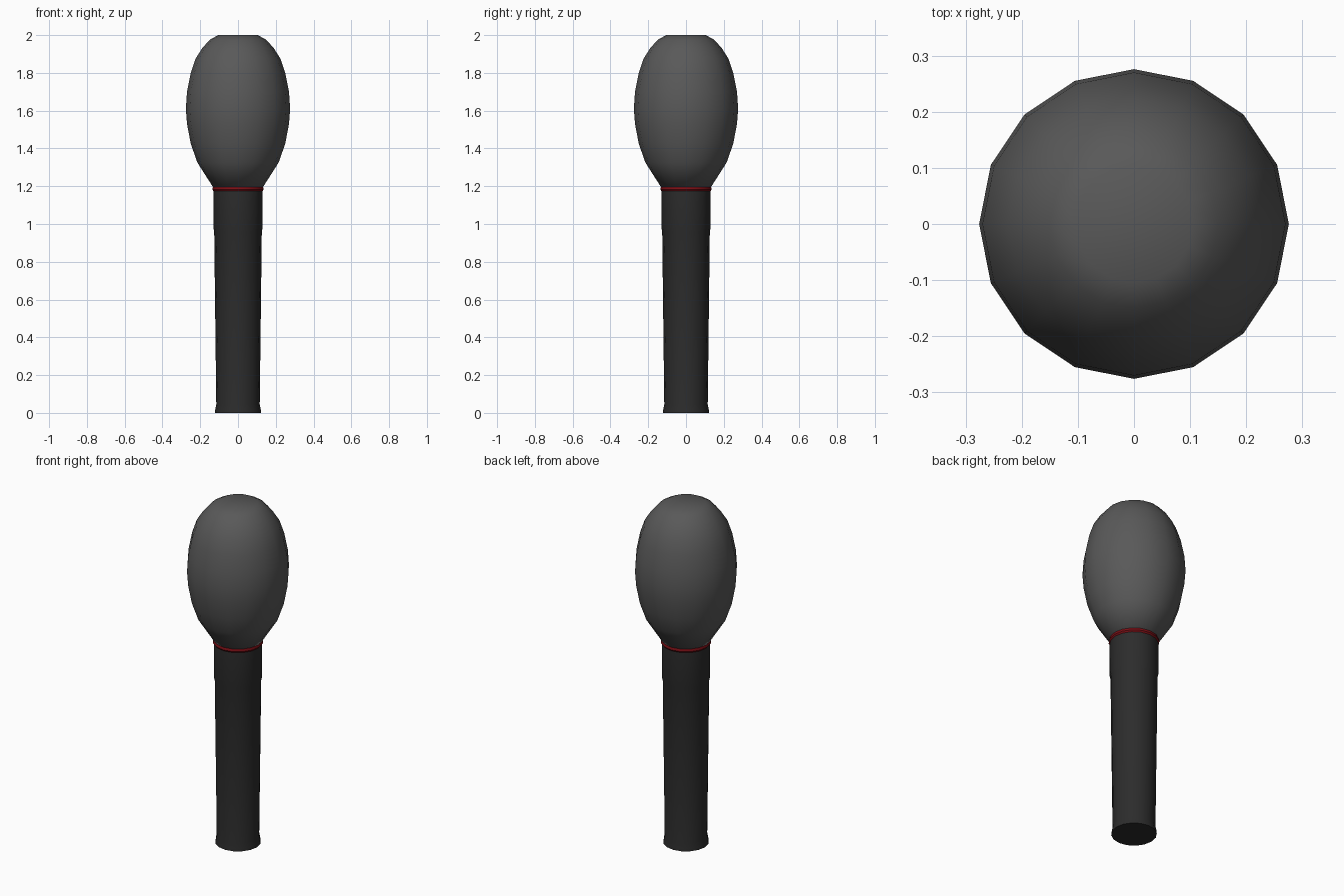
import bpy, bmesh, math

if "Cube" in bpy.data.objects:
    bpy.data.objects.remove(bpy.data.objects["Cube"])

SIDES = 16


def material(name, rgb):
    m = bpy.data.materials.new(name)
    m.diffuse_color = (*rgb, 1)
    m.use_nodes = True
    m.node_tree.nodes["Principled BSDF"].inputs["Base Color"].default_value = m.diffuse_color
    return m


def lathe(name, profile, mat, angle=40):
    """Revolve (radius, height) points around z and cap both ends."""
    bm = bmesh.new()
    rings = [[bm.verts.new((r * math.cos(2 * math.pi * i / SIDES),
                            r * math.sin(2 * math.pi * i / SIDES), z))
              for i in range(SIDES)] for r, z in profile]
    for a, b in zip(rings, rings[1:]):
        for i in range(SIDES):
            j = (i + 1) % SIDES
            bm.faces.new((a[i], a[j], b[j], b[i]))
    bm.faces.new(rings[0][::-1])
    bm.faces.new(rings[-1])
    mesh = bpy.data.meshes.new(name)
    bm.to_mesh(mesh)
    bm.free()
    mesh.materials.append(mat)
    obj = bpy.data.objects.new(name, mesh)
    bpy.context.collection.objects.link(obj)
    bpy.ops.object.select_all(action='DESELECT')
    obj.select_set(True)
    bpy.context.view_layer.objects.active = obj
    bpy.ops.object.shade_smooth_by_angle(angle=math.radians(angle))
    return obj


black = material("handle_black", (0.025, 0.025, 0.025))
grey = material("foam_grey", (0.1, 0.1, 0.1))
red = material("band_red", (0.2, 0.005, 0.008))

# Tapered handle with a flared foot
lathe("handle", [(0.122, 0), (0.121, 0.015), (0.115, 0.045),
                 (0.126, 0.96), (0.13, 0.98), (0.13, 1.175)], black)

# Thin coloured band under the head
lathe("band", [(0.129, 1.172), (0.136, 1.182), (0.133, 1.196)], red)

# Egg-shaped windscreen head with a blunt top
lathe("windscreen", [(0.13, 1.192), (0.215, 1.325), (0.25, 1.425),
                     (0.27, 1.53), (0.276, 1.61), (0.27, 1.70),
                     (0.25, 1.80), (0.225, 1.875), (0.19, 1.93),
                     (0.15, 1.975), (0.105, 2.0)], grey, 60)
